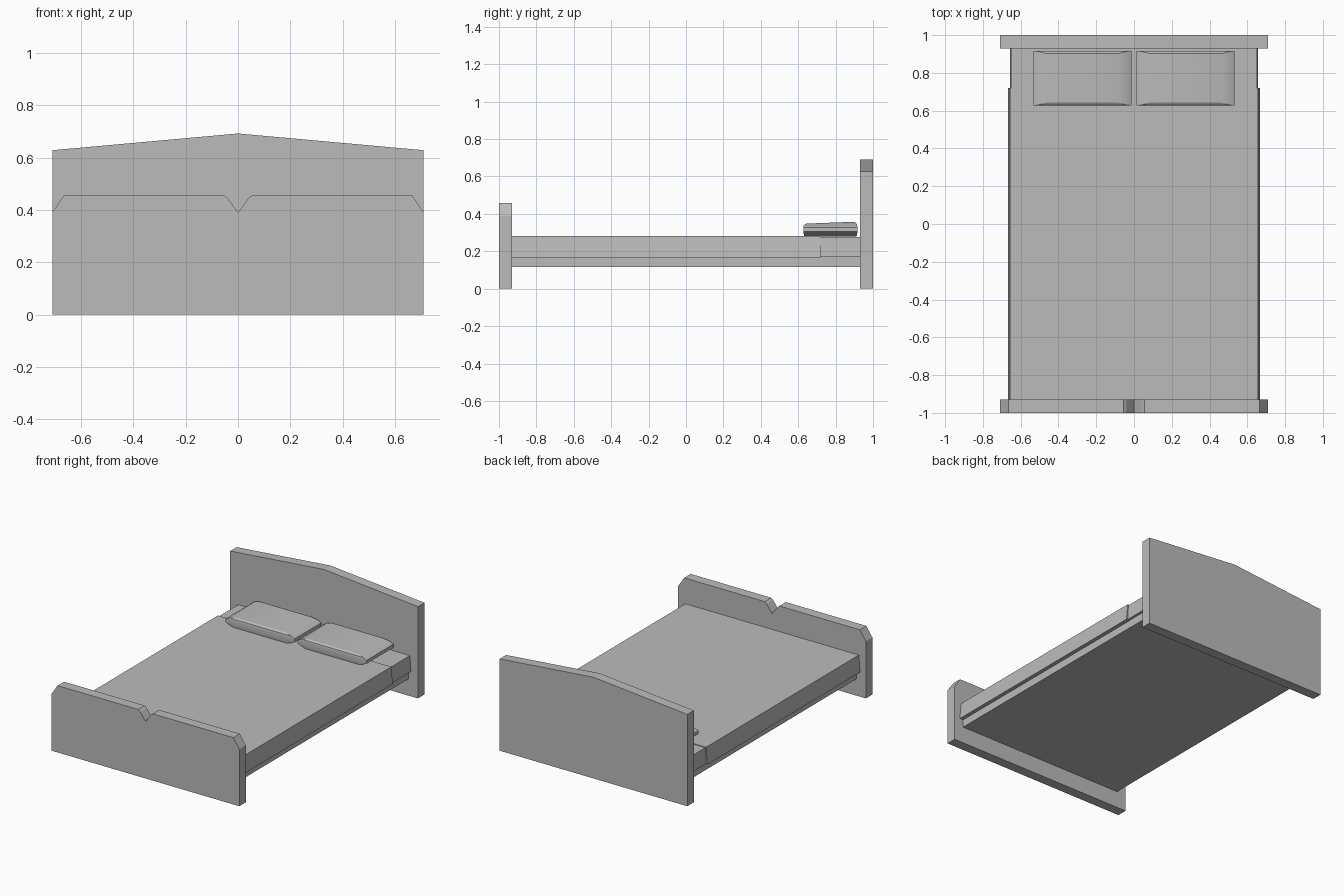
import bpy
import bmesh
import math

cube = bpy.data.objects.get("Cube")
if cube:
    bpy.data.objects.remove(cube, do_unlink=True)

# One plain colour for the whole bed
grey = bpy.data.materials.new("plain_grey")
grey.use_nodes = True
colour = (0.5, 0.5, 0.5, 1)
grey.diffuse_color = colour
grey.node_tree.nodes["Principled BSDF"].inputs["Base Color"].default_value = colour


def finish(name, bm):
    bmesh.ops.recalc_face_normals(bm, faces=bm.faces)
    mesh = bpy.data.meshes.new(name)
    bm.to_mesh(mesh)
    bm.free()
    mesh.materials.append(grey)
    obj = bpy.data.objects.new(name, mesh)
    bpy.context.collection.objects.link(obj)
    return obj


def board(name, half, y0, y1):
    """Extrude a mirrored front outline; half runs from the centre to +x."""
    outline = half + [(-x, z) for x, z in reversed(half) if x > 0]
    bm = bmesh.new()
    face = bm.faces.new([bm.verts.new((x, y0, z)) for x, z in outline])
    solid = bmesh.ops.extrude_face_region(bm, geom=[face])
    moved = [v for v in solid["geom"] if isinstance(v, bmesh.types.BMVert)]
    bmesh.ops.translate(bm, verts=moved, vec=(0, y1 - y0, 0))
    return finish(name, bm)


def slab(name, top, bottom, y0, y1, z0, z1):
    """Long block whose sides lean out from the top to the bottom."""
    return board(name, [(top, z1), (bottom, z0)], y0, y1)


def pillow(name, cx):
    """Cushion with a thin rim, undercut ends and a slightly tilted crown."""
    bm = bmesh.new()
    rings = []
    # half width, half depth, height, rise towards the back
    for w, d, z, rise in [(0.2, 0.14, 0.28, 0), (0.26, 0.145, 0.305, 0),
                          (0.26, 0.145, 0.328, 0), (0.235, 0.142, 0.342, 0.002),
                          (0.19, 0.13, 0.353, 0.005)]:
        rings.append([bm.verts.new((cx + sx * w, 0.772 + sy * d, z + sy * rise))
                      for sx, sy in [(-1, -1), (1, -1), (1, 1), (-1, 1)]])
    for low, high in zip(rings, rings[1:]):
        for i in range(4):
            j = (i + 1) % 4
            bm.faces.new((low[i], low[j], high[j], high[i]))
    bm.faces.new(rings[0])
    bm.faces.new(rings[-1])
    obj = finish(name, bm)
    bpy.ops.object.select_all(action="DESELECT")
    obj.select_set(True)
    bpy.context.view_layer.objects.active = obj
    bpy.ops.object.shade_smooth_by_angle(angle=math.radians(28))


# End boards
board("headboard", [(0, 0.692), (0.71, 0.628), (0.71, 0)], 0.93, 1)
board("footboard", [(0, 0.39), (0.04, 0.445), (0.055, 0.457), (0.665, 0.457),
                    (0.71, 0.39), (0.71, 0)], -1, -0.93)

# Base, mattress and the cover that stops short of the pillows
slab("bed_base", 0.64, 0.64, -0.93, 0.93, 0.115, 0.172)
slab("mattress", 0.65, 0.657, -0.93, 0.93, 0.17, 0.277)
slab("bed_cover", 0.656, 0.667, -0.93, 0.72, 0.168, 0.282)

# Pillows
for side, label in [(1, "left"), (-1, "right")]:
    pillow(label + "_pillow", side * 0.273)
